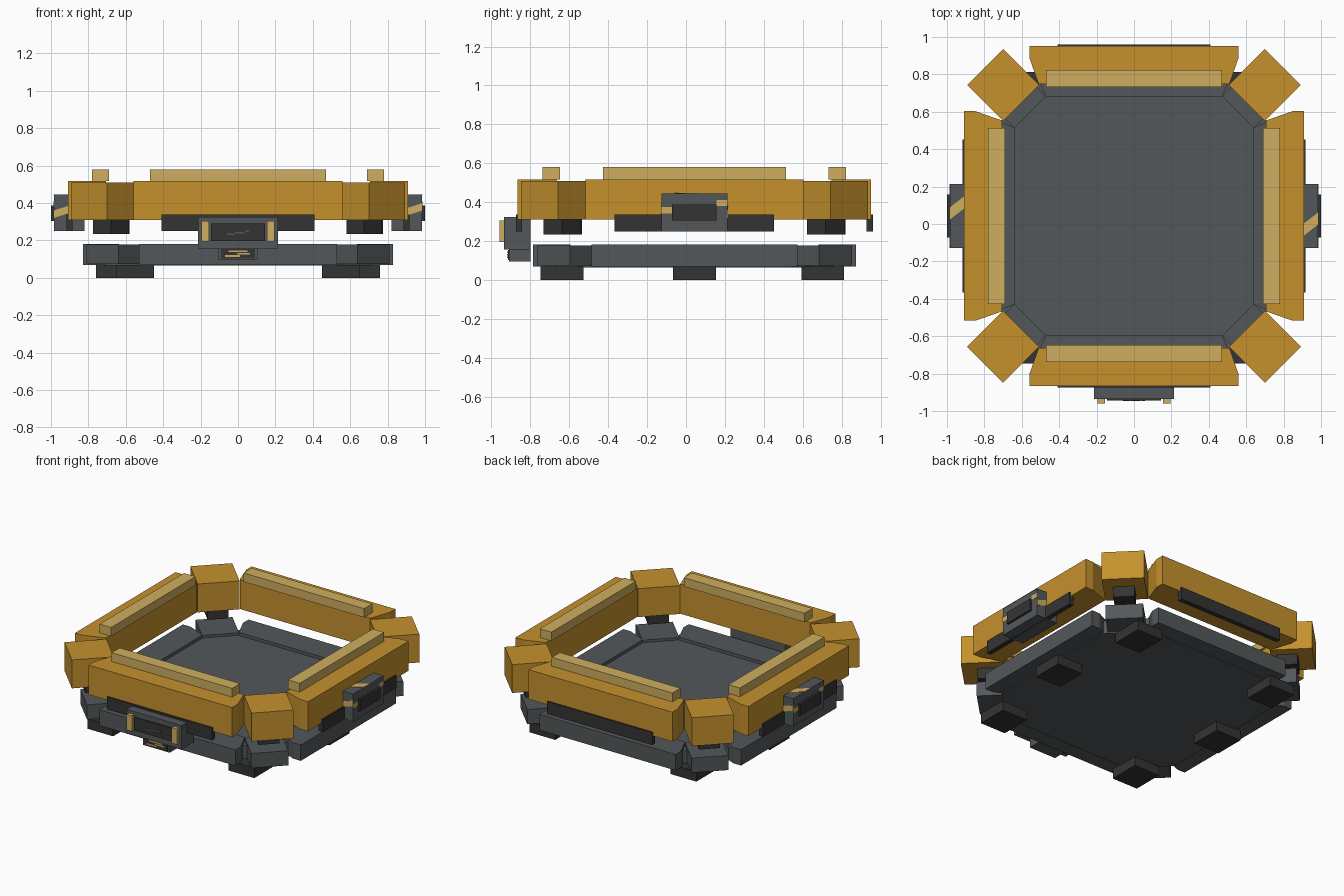
import bpy, bmesh, math
from mathutils import Matrix, Vector

cube = bpy.data.objects.get("Cube")
if cube:
    bpy.data.objects.remove(cube, do_unlink=True)

CY = 0.043  # frame centre in y


def material(name, rgb):
    m = bpy.data.materials.new(name)
    m.use_nodes = True
    m.diffuse_color = (*rgb, 1)
    m.node_tree.nodes["Principled BSDF"].inputs["Base Color"].default_value = (*rgb, 1)
    return m


GOLD = material("amber_paint", (0.56, 0.285, 0.027))
SAND = material("pale_sand", (0.62, 0.42, 0.115))
GREY = material("slate_grey", (0.088, 0.097, 0.102))
DARK = material("charcoal", (0.034, 0.034, 0.034))


def prism(name, outline, z0, z1, mat, matrix=Matrix()):
    """Extrude a plan outline from z0 to z1, then place it."""
    bm = bmesh.new()
    base = bm.faces.new([bm.verts.new((x, y, z0)) for x, y in outline])
    top = bmesh.ops.extrude_face_region(bm, geom=[base])["geom"]
    for v in top:
        if isinstance(v, bmesh.types.BMVert):
            v.co.z = z1
    bm.transform(matrix)
    bmesh.ops.recalc_face_normals(bm, faces=bm.faces)
    mesh = bpy.data.meshes.new(name)
    bm.to_mesh(mesh)
    bm.free()
    mesh.materials.append(mat)
    obj = bpy.data.objects.new(name, mesh)
    bpy.context.collection.objects.link(obj)
    return obj


def box(name, x, y, z, mat, matrix=Matrix()):
    rect = [(x[0], y[0]), (x[1], y[0]), (x[1], y[1]), (x[0], y[1])]
    return prism(name, rect, z[0], z[1], mat, matrix)


def rail(outer, inner, far, near):
    """Plan of a rail with mitred ends, on the -y side."""
    return [(-outer, -far), (outer, -far), (outer, -far + 0.06), (inner, -near),
            (-inner, -near), (-outer, -far + 0.06)]


def spin(angle):
    return Matrix.Translation((0, CY, 0)) @ Matrix.Rotation(angle, 4, "Z")


# Rails, trim and backing bars on each of the four sides
for i, side in enumerate(("front", "left", "back", "right")):
    m = spin(i * math.pi / 2)
    prism(side + "_frame_rail", rail(0.56, 0.51, 0.908, 0.705), 0.31, 0.518, GOLD, m)
    box(side + "_rail_trim", (-0.47, 0.47), (-0.78, -0.69), (0.518, 0.58), SAND, m)
    box(side + "_backing_bar", (-0.41, 0.41), (-0.918, -0.885), (0.25, 0.338), DARK, m)
    prism(side + "_base_rail", rail(0.53, 0.47, 0.83, 0.637), 0.07, 0.182, GREY, m)

    # Corner blocks turned by 45 degrees
    c = m @ Matrix.Translation((0.7, -0.7, 0)) @ Matrix.Rotation(math.pi / 4, 4, "Z")
    box(side + "_frame_corner", (-0.136, 0.136), (-0.136, 0.136), (0.31, 0.51), GOLD, c)
    c = m @ Matrix.Translation((0.675, -0.68, 0)) @ Matrix.Rotation(math.pi / 4, 4, "Z")
    box(side + "_corner_post", (-0.068, 0.068), (-0.068, 0.068), (0.235, 0.31), DARK, c)
    c = m @ Matrix.Translation((0.64, -0.64, 0)) @ Matrix.Rotation(math.pi / 4, 4, "Z")
    box(side + "_base_corner", (-0.12, 0.12), (-0.12, 0.12), (0.075, 0.178), GREY, c)

# Floor plate with cut corners
h, k = 0.72, 0.5
octagon = [(-k, -h), (k, -h), (h, -k), (h, k), (k, h), (-k, h), (-h, k), (-h, -k)]
prism("floor_plate", octagon, 0.065, 0.16, GREY, spin(0))

# Feet
for sx, name in ((1, "left"), (-1, "right")):
    for y, end in ((-0.68, "front"), (0, "middle"), (0.66, "back")):
        x, r = (0.66, 0.1) if end == "middle" else (0.55, 0.1)
        box(f"{name}_{end}_foot", (sx * x - r, sx * x + r), (y - 0.11, y + 0.11),
            (0, 0.07), DARK, spin(0))

# Side clamps with a painted band and a dark panel
for angle, name in ((0, "left"), (math.pi, "right")):
    m = spin(angle)
    box(name + "_clamp", (0.82, 0.985), (-0.17, 0.17), (0.25, 0.445), GREY, m)
    box(name + "_clamp_panel", (0.98, 1.0), (-0.115, 0.115), (0.305, 0.388), DARK, m)
    top = [(0.908, -0.105), (0.986, -0.045), (0.986, 0.02), (0.908, -0.04)]
    prism(name + "_clamp_top_band", top, 0.444, 0.447, SAND, m)
    # Bands on the two ends
    end = [(0.908, 0.335), (0.986, 0.36), (0.986, 0.4), (0.908, 0.375)]
    upright = Matrix.Rotation(math.pi / 2, 4, "X")
    prism(name + "_clamp_front_band", end, 0.169, 0.172, SAND, m @ upright)
    low = [(x, z - 0.02 + 2 * (0.908 - x) * 0.32 + 0.03) for x, z in end]
    prism(name + "_clamp_back_band", low, -0.172, -0.169, SAND, m @ upright)
    # Bands on the outer face beside the panel
    box(name + "_clamp_low_band", (0.984, 0.987), (-0.171, -0.115), (0.343, 0.375), SAND, m)
    box(name + "_clamp_high_band", (0.984, 0.987), (0.115, 0.171), (0.38, 0.412), SAND, m)

# Front console
box("console_body", (-0.215, 0.215), (-0.935, -0.8), (0.157, 0.325), GREY)
box("console_screen", (-0.145, 0.145), (-0.944, -0.934), (0.198, 0.29), DARK)
for s, name in ((1, "left"), (-1, "right")):
    box(f"console_{name}_light", (s * 0.175 - 0.02, s * 0.175 + 0.02),
        (-0.96, -0.934), (0.195, 0.305), SAND)
for i, (x, w) in enumerate(((-0.04, 0.04), (0.01, 0.05), (0.05, 0.02))):
    z = 0.228 + 0.008 * i
    box(f"screen_mark_{i}", (x - w / 2, x + w / 2), (-0.946, -0.943), (z, z + 0.008), GREY)

# Small lower console
box("lower_console", (-0.105, 0.105), (-0.91, -0.8), (0.095, 0.158), GREY)
box("lower_screen", (-0.09, 0.09), (-0.916, -0.909), (0.103, 0.155), DARK)
for i, (x, w) in enumerate(((-0.03, 0.08), (0.03, 0.07), (0.0, 0.1))):
    z = 0.112 + 0.013 * i
    box(f"lower_mark_{i}", (x - w / 2, x + w / 2), (-0.919, -0.915), (z, z + 0.009), SAND)
